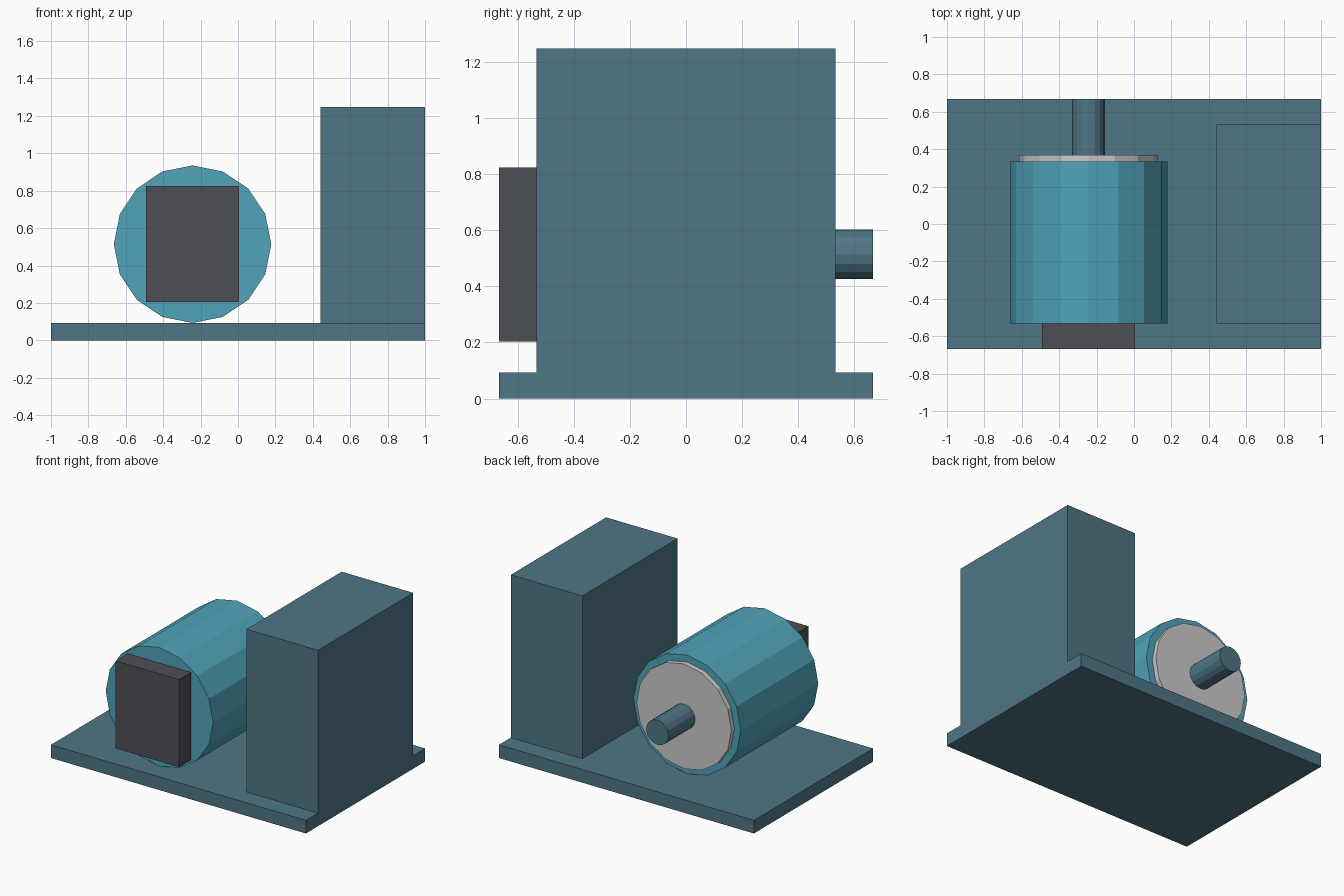
import bpy
import math

if "Cube" in bpy.data.objects:
    bpy.data.objects.remove(bpy.data.objects["Cube"])


def material(name, rgb):
    m = bpy.data.materials.new(name)
    m.diffuse_color = (*rgb, 1)
    m.use_nodes = True
    m.node_tree.nodes["Principled BSDF"].inputs["Base Color"].default_value = m.diffuse_color
    return m


steel_blue = material("steel_blue", (0.08, 0.18, 0.24))
teal = material("teal", (0.08, 0.37, 0.49))
charcoal = material("charcoal", (0.075, 0.08, 0.095))


def finish(name, mat):
    ob = bpy.context.object
    ob.name = ob.data.name = name
    bpy.ops.object.transform_apply(location=False, rotation=True, scale=True)
    if mat:
        ob.data.materials.append(mat)


def box(name, x, y, z, mat):
    """Box from (min, max) ranges."""
    bpy.ops.mesh.primitive_cube_add(size=1, location=[sum(r) / 2 for r in (x, y, z)])
    bpy.context.object.scale = [r[1] - r[0] for r in (x, y, z)]
    finish(name, mat)


AXIS_X, AXIS_Z = -0.243, 0.514


def drum(name, radius, y0, y1, mat):
    """16-sided cylinder along y on the motor axis."""
    bpy.ops.mesh.primitive_cylinder_add(
        vertices=16, radius=radius, depth=y1 - y0,
        location=(AXIS_X, (y0 + y1) / 2, AXIS_Z), rotation=(math.pi / 2, 0, 0))
    finish(name, mat)


# Base plate and tall cabinet
box("base_plate", (-1, 1), (-0.667, 0.667), (0, 0.093), steel_blue)
box("control_cabinet", (0.44, 1), (-0.533, 0.533), (0.093, 1.247), steel_blue)

# Motor body, end cap and output shaft
drum("motor_body", 0.421, -0.533, 0.335, teal)
drum("end_cap", 0.372, 0.335, 0.37, None)
drum("shaft", 0.088, 0.37, 0.667, steel_blue)

# Block on the front of the motor
box("front_block", (-0.492, 0.006), (-0.667, -0.533), (0.204, 0.824), charcoal)
